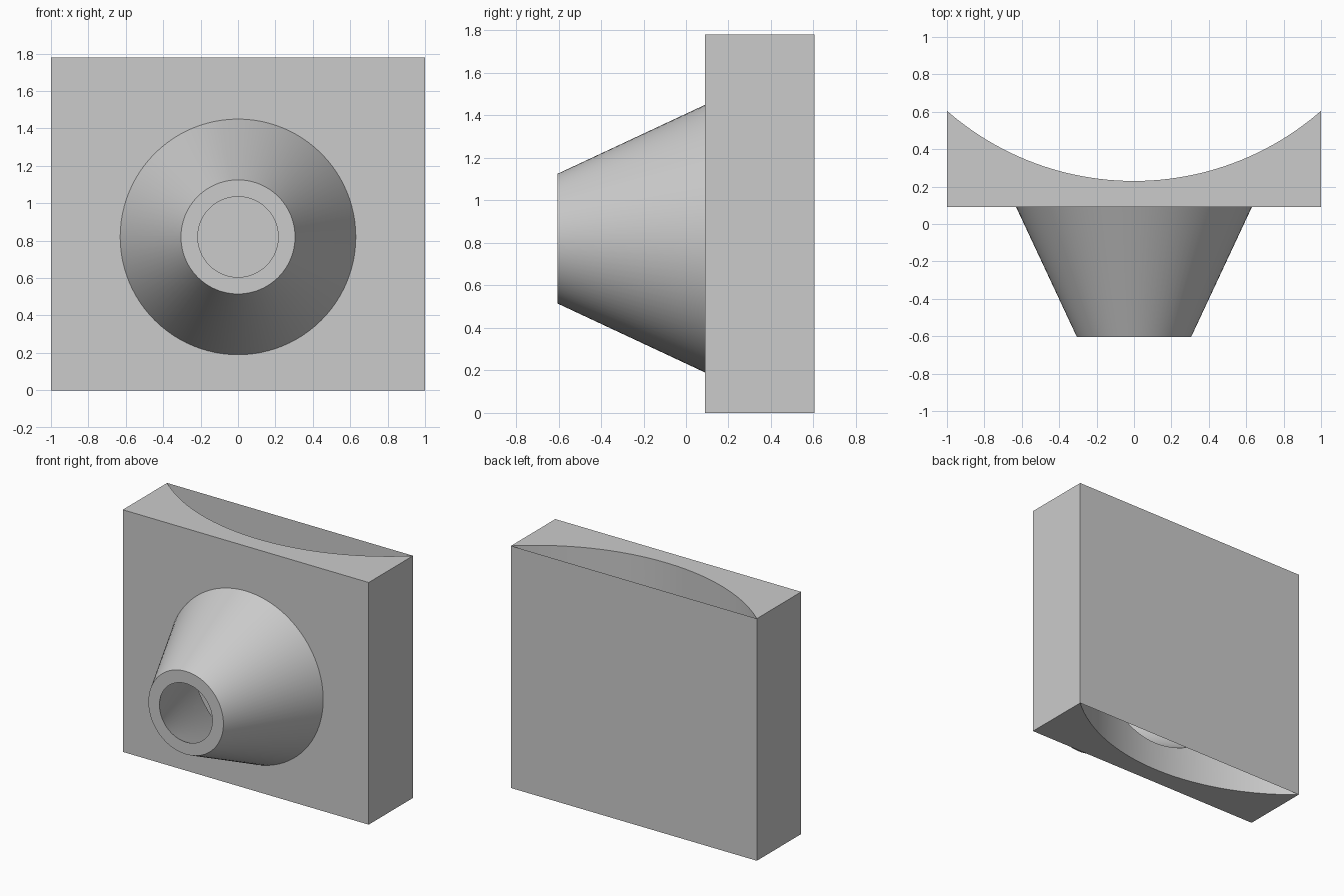
import bpy, bmesh, math
from mathutils import Matrix, Vector

if "Cube" in bpy.data.objects:
    bpy.data.objects.remove(bpy.data.objects["Cube"], do_unlink=True)

WIDTH, HEIGHT = 2.0, 1.78
FRONT, FACE, BACK = -0.605, 0.09, 0.605   # nozzle tip, plate front, plate back
DIP = 0.23                                # deepest point of the hollow
AXIS_Z = 0.82
TIP_R, BASE_R, BORE_R = 0.305, 0.63, 0.215
SIDES = 96
SLOPE = (BASE_R - TIP_R) / (FACE - FRONT)

grey = bpy.data.materials.new("plain grey")
grey.use_nodes = True
grey.diffuse_color = (0.6, 0.6, 0.6, 1)
grey.node_tree.nodes["Principled BSDF"].inputs["Base Color"].default_value = (0.6, 0.6, 0.6, 1)


def add_object(name, bm):
    bmesh.ops.recalc_face_normals(bm, faces=bm.faces[:])
    mesh = bpy.data.meshes.new(name)
    bm.to_mesh(mesh)
    bm.free()
    mesh.materials.append(grey)
    obj = bpy.data.objects.new(name, mesh)
    bpy.context.collection.objects.link(obj)
    return obj


def smooth(obj):
    bpy.ops.object.select_all(action="DESELECT")
    obj.select_set(True)
    bpy.context.view_layer.objects.active = obj
    bpy.ops.object.shade_smooth_by_angle(angle=math.radians(30))


def bore_radius(y):
    return BORE_R + SLOPE * (y - FRONT)


# Mounting plate: block with a cylindrical hollow along its back
half = WIDTH / 2
sag = BACK - DIP
arc_r = (half * half + sag * sag) / (2 * sag)
sweep = math.asin(half / arc_r)
outline = [(-half, FACE), (half, FACE)]
for i in range(49):
    a = sweep * (1 - i / 24)
    outline.append((arc_r * math.sin(a), DIP + arc_r * (1 - math.cos(a))))
bm = bmesh.new()
base = bm.faces.new([bm.verts.new((x, y, 0)) for x, y in outline])
top = bmesh.ops.extrude_face_region(bm, geom=[base])["geom"]
bmesh.ops.translate(bm, vec=(0, 0, HEIGHT), verts=[v for v in top if isinstance(v, bmesh.types.BMVert)])
plate = add_object("mounting_plate", bm)

# Flared bore through the plate
start, end = 0.0, 0.7
bm = bmesh.new()
bmesh.ops.create_cone(bm, cap_ends=True, segments=SIDES, radius1=bore_radius(start),
                      radius2=bore_radius(end), depth=end - start,
                      matrix=Matrix.Translation((0, (start + end) / 2, AXIS_Z))
                      @ Matrix.Rotation(-math.pi / 2, 4, "X"))
cutter = add_object("bore_cutter", bm)
cut = plate.modifiers.new("bore", "BOOLEAN")
cut.operation, cut.solver, cut.object = "DIFFERENCE", "EXACT", cutter
bpy.context.view_layer.objects.active = plate
plate.select_set(True)
bpy.ops.object.modifier_apply(modifier=cut.name)
bpy.data.objects.remove(cutter, do_unlink=True)
smooth(plate)

# Hollow cone: closed wall profile spun about the bore axis
profile = [(BASE_R, FACE), (TIP_R, FRONT), (BORE_R, FRONT), (bore_radius(FACE), FACE)]
bm = bmesh.new()
verts = [bm.verts.new((r, y, AXIS_Z)) for r, y in profile]
edges = [bm.edges.new(pair) for pair in zip(verts, verts[1:])]
bmesh.ops.spin(bm, geom=verts + edges, cent=Vector((0, 0, AXIS_Z)), axis=(0, 1, 0),
               angle=2 * math.pi, steps=SIDES, use_merge=True)
bmesh.ops.remove_doubles(bm, verts=bm.verts[:], dist=1e-5)
smooth(add_object("hollow_cone", bm))

# Thin sheet closing the back, leaving the hollow open above and below
bm = bmesh.new()
bm.faces.new([bm.verts.new((x, BACK, z)) for x, z in
              ((half, 0), (-half, 0), (-half, HEIGHT), (half, HEIGHT))])
sheet = add_object("back_sheet", bm)
if sheet.data.polygons[0].normal.y < 0:
    sheet.data.flip_normals()
